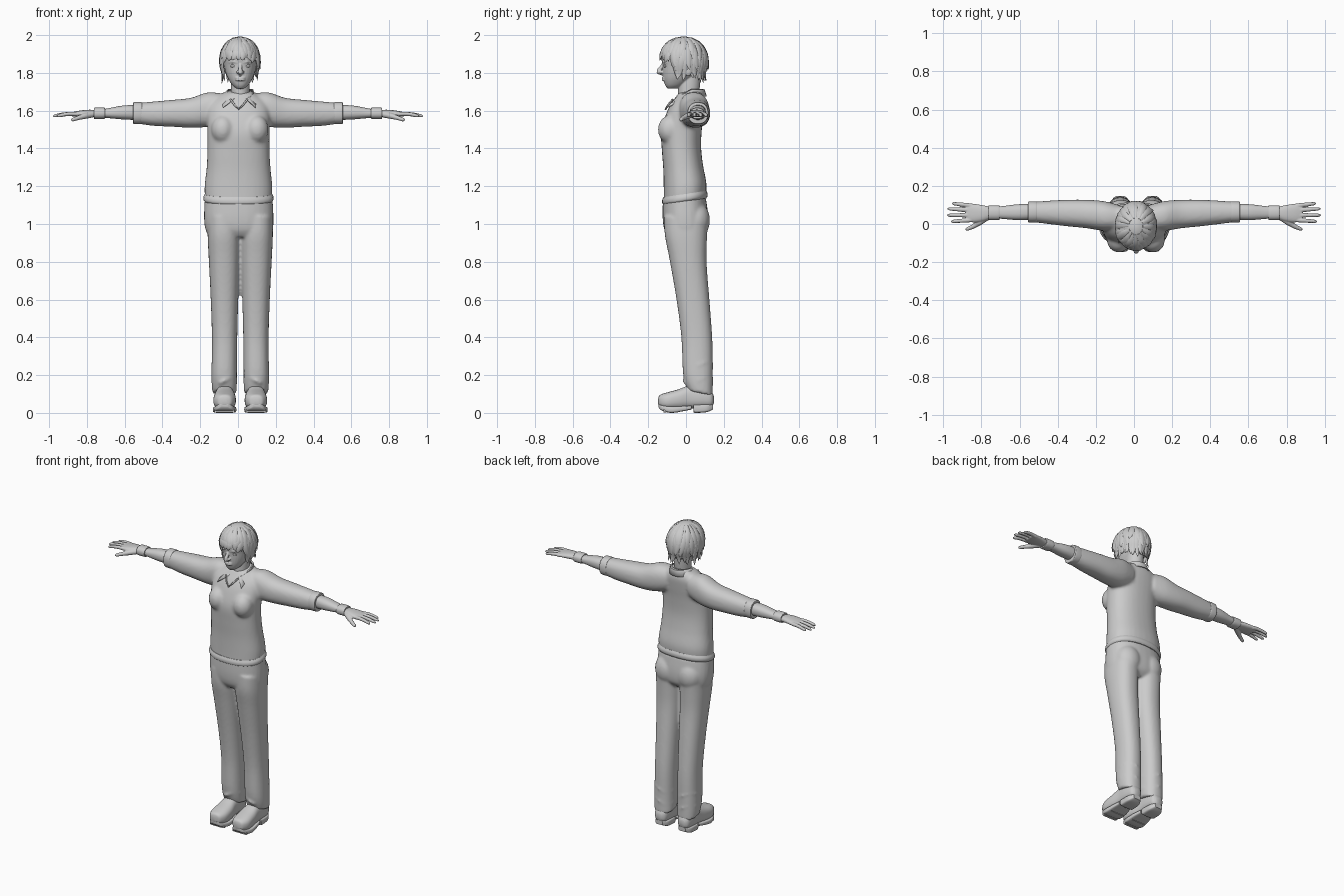
import bpy, bmesh, math, random
from mathutils import Vector, Matrix

random.seed(4)
cube = bpy.data.objects.get("Cube")
if cube:
    bpy.data.objects.remove(cube, do_unlink=True)

grey = bpy.data.materials.new("plain grey")
grey.use_nodes = True
grey.diffuse_color = (0.6, 0.6, 0.6, 1)
grey.node_tree.nodes["Principled BSDF"].inputs["Base Color"].default_value = (0.6, 0.6, 0.6, 1)

MID = 0.012          # the head and legs stand slightly off centre
SIDES = ((1, "left"), (-1, "right"))


def skin(bm, rings):
    """Join closed rings of points into a capped tube."""
    vs = [[bm.verts.new(p) for p in ring] for ring in rings]
    n = len(vs[0])
    faces = [bm.faces.new((a[i], a[(i + 1) % n], b[(i + 1) % n], b[i]))
             for a, b in zip(vs, vs[1:]) for i in range(n)]
    faces += [bm.faces.new(vs[0]), bm.faces.new(vs[-1])]
    bmesh.ops.recalc_face_normals(bm, faces=faces)


def spline(pts, k=5):
    """Smooth the rows of numbers with a Catmull-Rom curve."""
    out = []
    for i in range(len(pts) - 1):
        quad = [pts[max(i - 1, 0)], pts[i], pts[i + 1], pts[min(i + 2, len(pts) - 1)]]
        for j in range(k):
            t = j / k
            out.append([b + 0.5 * t * (c - a + t * (2*a - 5*b + 4*c - d + t * (3*(b - c) + d - a)))
                        for a, b, c, d in zip(*quad)])
    return out + [list(pts[-1])]


def loft(bm, axis, stations, power=2.3, tilt=0, side=1, shift=0, n=32):
    """Stations are (position, low, high, low, high) along an axis."""
    rings = []
    for t, a0, a1, b0, b1 in spline(stations):
        ring = []
        for i in range(n):
            ang = math.tau * i / n
            c, s = math.cos(ang), math.sin(ang)
            a = (a0 + a1) / 2 + (a1 - a0) / 2 * math.copysign(abs(c) ** (2 / power), c)
            b = (b0 + b1) / 2 + (b1 - b0) / 2 * math.copysign(abs(s) ** (2 / power), s)
            p = {"x": (t, a, b), "y": (a, t, b), "z": (a, b, t + tilt * b)}[axis]
            ring.append((side * p[0] + shift, p[1], p[2]))
        rings.append(ring)
    skin(bm, rings)


def ball(bm, center, size):
    m = Matrix.Translation(center) @ Matrix.Diagonal((*size, 1))
    bmesh.ops.create_uvsphere(bm, u_segments=24, v_segments=16, radius=1, matrix=m)


def tube(bm, pts, radii, flat=1, out=None, n=10):
    """Tapered tube through points, flattened along the direction out."""
    pts = [Vector(p) for p in pts]
    rings = []
    for i, p in enumerate(pts):
        d = (pts[min(i + 1, len(pts) - 1)] - pts[max(i - 1, 0)]).normalized()
        u = d.cross(out or Vector((0.1, 0, 1))).normalized()
        v = d.cross(u)
        rings.append([p + radii[i] * (u * math.cos(math.tau * j / n) + flat * v * math.sin(math.tau * j / n))
                      for j in range(n)])
    skin(bm, rings)


def finish(bm, name, voxel=0, smooth=0, angle=40):
    mesh = bpy.data.meshes.new(name)
    bm.to_mesh(mesh)
    bm.free()
    mesh.materials.append(grey)
    ob = bpy.data.objects.new(name, mesh)
    bpy.context.collection.objects.link(ob)
    bpy.ops.object.select_all(action="DESELECT")
    ob.select_set(True)
    bpy.context.view_layer.objects.active = ob
    bpy.ops.object.shade_smooth_by_angle(angle=math.radians(angle))
    if voxel:
        r = ob.modifiers.new("fuse", "REMESH")
        r.mode, r.voxel_size, r.use_smooth_shade = "VOXEL", voxel, True
        s = ob.modifiers.new("soften", "SMOOTH")
        s.factor, s.iterations = 0.5, smooth
    return ob


# Sweater: torso, bust and sleeves fused into one soft form
bm = bmesh.new()
loft(bm, "z", [(1.13, -.175, .18, -.118, .105), (1.2, -.177, .182, -.118, .108), (1.3, -.166, .172, -.12, .09),
               (1.4, -.162, .167, -.127, .08), (1.5, -.162, .167, -.132, .085), (1.58, -.165, .17, -.112, .095),
               (1.64, -.15, .155, -.085, .1), (1.68, -.1, .11, -.055, .09), (1.7, -.055, .07, -.04, .075)], tilt=.15)
for s, label in SIDES:
    ball(bm, (.01 + s * .09, -.085, 1.5), (.062, .064, .075))
    loft(bm, "x", [(.08, -.03, .1, 1.54, 1.69), (.16, -.035, .12, 1.515, 1.697), (.25, -.022, .127, 1.51, 1.668),
                   (.35, -.012, .127, 1.515, 1.657), (.45, 0, .122, 1.52, 1.648), (.545, .012, .114, 1.533, 1.64)],
         side=s)
finish(bm, "sweater", .009, 8)

bm = bmesh.new()
loft(bm, "z", [(1.12, -.176, .181, -.12, .108), (1.13, -.183, .188, -.126, .114), (1.145, -.183, .188, -.126, .114),
               (1.16, -.176, .181, -.12, .108)], tilt=.15)
finish(bm, "sweater_hem")

# Trousers: hips, seat and legs fused
bm = bmesh.new()
loft(bm, "z", [(.93, -.15, .165, -.09, .08), (.97, -.172, .185, -.115, .112), (1.04, -.18, .188, -.124, .118),
               (1.14, -.175, .182, -.122, .105)])
for s, label in SIDES:
    ball(bm, (MID + s * .08, .05, 1.02), (.085, .077, .1))
    loft(bm, "z", [(.12, .02, .147, .01, .142), (.2, .018, .152, -.015, .142), (.4, .016, .15, -.025, .14),
                   (.6, .011, .156, -.052, .126), (.8, .004, .166, -.088, .11), (.92, 0, .172, -.112, .11),
                   (1.02, 0, .172, -.115, .115)], tilt=-.2, side=s, shift=MID)
    # Rumpled folds above the shoes
    for z in (.17, .25):
        tube(bm, [(MID + s * (.085 + .062 * math.cos(a)), .064 + .074 * math.sin(a), z + .02 * math.sin(2 * a))
                  for a in (i * math.tau / 16 for i in range(14))], [.009] * 14)
finish(bm, "trousers", .008, 6)

# Clog shoes with a split sole
for s, label in SIDES:
    bm = bmesh.new()
    loft(bm, "y", [(-.147, .07, .1, .045, .075), (-.138, .045, .122, .03, .095), (-.1, .026, .141, .018, .108),
                   (-.04, .024, .14, .018, .125), (.02, .034, .132, .022, .145), (.08, .036, .132, .025, .14),
                   (.13, .044, .124, .03, .12), (.147, .065, .105, .05, .09)], 2.5, side=s, shift=MID)
    finish(bm, label + "_shoe")
    bm = bmesh.new()
    loft(bm, "y", [(-.146, .065, .105, .03, .05), (-.13, .04, .128, .014, .042), (-.08, .022, .145, 0, .034),
                   (-.02, .024, .14, .008, .036), (.03, .036, .13, .018, .04)], 5, side=s, shift=MID)
    loft(bm, "y", [(.04, .038, .13, .005, .045), (.05, .036, .132, 0, .045), (.11, .038, .13, .004, .045),
                   (.144, .058, .11, .018, .045)], 5, side=s, shift=MID)
    for y in (-.11, -.08, -.05):
        loft(bm, "y", [(y - .008, .03, .136, .001, .02), (y + .008, .03, .136, .001, .02)], 6, side=s, shift=MID)
    finish(bm, label + "_sole")

# Forearms, hands, cuffs and wrist bands
for s, label in SIDES:
    bm = bmesh.new()
    loft(bm, "x", [(.5, .025, .105, 1.55, 1.63), (.6, .02, .104, 1.553, 1.628), (.68, .026, .095, 1.56, 1.614),
                   (.74, .03, .09, 1.565, 1.604), (.79, .015, .098, 1.567, 1.605), (.84, .008, .106, 1.567, 1.6),
                   (.88, .016, .104, 1.57, 1.592)], side=s)
    for y0, y1, reach in ((.096, .108, .955), (.072, .08, .978), (.046, .046, .98), (.021, .013, .96)):
        tube(bm, [(s * (.85 + (reach - .85) * t), y0 + (y1 - y0) * t, 1.582 + .012 * t - .024 * t * t)
                  for t in (0, .3, .6, .9, 1)], [.012, .0115, .0105, .009, .004])
    tube(bm, [(s * .77, .035, 1.58), (s * .81, .008, 1.572), (s * .845, -.014, 1.562), (s * .875, -.027, 1.552),
              (s * .883, -.03, 1.549)], [.017, .016, .012, .01, .004])
    finish(bm, label + "_hand", .0035, 4)
    for part, x0, x1, box in (("cuff", .508, .555, (.008, .118, 1.529, 1.645)),
                              ("wrist_band", .705, .762, (.021, .097, 1.556, 1.616))):
        bm = bmesh.new()
        y0, y1, z0, z1 = box
        g = .005
        inner = (y0 + g, y1 - g, z0 + g, z1 - g)
        loft(bm, "x", [(x0, *inner), (x0 + g, *box), (x1 - g, *box), (x1, *inner)], side=s)
        finish(bm, label + "_" + part)

# Head: skull, jaw, neck, nose, ears and lips fused
bm = bmesh.new()
face = [(1.718, .022, -.098, -.04), (1.735, .042, -.11, -.01), (1.765, .062, -.119, .03), (1.8, .077, -.123, .07),
        (1.84, .086, -.125, .095), (1.88, .09, -.13, .102), (1.93, .082, -.122, .095), (1.965, .06, -.09, .07),
        (1.985, .025, -.05, .03)]
loft(bm, "z", [(z, -w, w, y0, y1) for z, w, y0, y1 in face], 2.2, shift=MID)
loft(bm, "z", [(1.6, -.056, .056, -.045, .08), (1.68, -.05, .05, -.042, .07), (1.74, -.05, .05, -.04, .075),
               (1.8, -.05, .05, -.03, .08)], 2, shift=MID)
tube(bm, [(MID, -.118, 1.85), (MID, -.13, 1.83), (MID, -.144, 1.812), (MID, -.148, 1.806), (MID, -.12, 1.792)],
     [.008, .01, .012, .013, .008], out=Vector((1, 0, 0)))
for s, label in SIDES:
    ball(bm, (MID + s * .012, -.13, 1.804), (.01, .012, .008))
    ball(bm, (MID + s * .088, .01, 1.815), (.01, .022, .033))
    tube(bm, [(MID + s * x, y, z) for x, y, z in ((.012, -.122, 1.853), (.035, -.119, 1.86), (.06, -.1, 1.855))],
         [.005, .007, .004])
for z, r in ((1.774, .007), (1.763, .008)):
    tube(bm, [(MID + x, -.122 + 9 * x * x, z) for x in (-.026, -.013, 0, .013, .026)],
         [.003, r * .9, r, r * .9, .003], out=Vector((0, 0, 1)), flat=.75)
finish(bm, "head", .0035, 4)

# Eyes with upper lids
bm = bmesh.new()
for s, label in SIDES:
    ball(bm, (MID + s * .036, -.108, 1.836), (.017, .012, .008))
    tube(bm, [(MID + s * (.036 + x), -.119 + .25 * (x + .018), 1.845 - 18 * x * x)
              for x in (-.018, -.009, 0, .009, .018)], [.001, .003, .003, .003, .001])
finish(bm, "eyes")

# Hair: a cap cut along the hairline, covered in tapered locks
HC, HR = Vector((MID - .002, -.012, 1.865)), Vector((.103, .125, .128))
bm = bmesh.new()
ball(bm, HC, HR)
bmesh.ops.bisect_plane(bm, geom=bm.verts[:] + bm.edges[:] + bm.faces[:], plane_co=(0, 0, 1.825),
                       plane_no=(0, .6, 1), clear_inner=True)
cap = finish(bm, "hair_cap")
thick = cap.modifiers.new("thickness", "SOLIDIFY")
thick.thickness = .012

bm = bmesh.new()
for row, (count, top) in enumerate(((30, 1.93), (24, 1.965), (16, 1.985))):
    for i in range(count):
        ang = math.tau * (i + random.uniform(-.3, .3)) / count
        front = max(0, min(1, (math.cos(ang) - .3) * 2.2))
        end = 1.752 + .12 * front + .045 * row * (1 - front) + random.uniform(-.008, .022)
        swirl = random.uniform(-.25, .25)
        flick = random.uniform(.0, .14) if front < .5 else .02
        path = []
        for j in range(8):
            t = j / 7
            z = top + (end - top) * t
            h = (z - HC.z) / HR.z
            r = max(math.sqrt(max(0, 1 - h * h)), .86 if h < 0 else 0) + flick * t ** 4
            a = ang + swirl * t * t
            path.append((HC.x + HR.x * r * math.sin(a), HC.y - HR.y * r * math.cos(a), z))
        tube(bm, path, [w * .021 for w in (.3, .7, .9, 1, .95, .8, .5, .06)], .35,
             Vector((math.sin(ang), -math.cos(ang), .3)), 8)
finish(bm, "hair_locks", angle=60)

# Shirt collar: a turned-down band with two front points
bm = bmesh.new()
rows = []
for i in range(25):
    a = math.radians(25 + 310 * i / 24)
    f = max(0, (abs(i - 12) - 6) / 6)
    sx, cy = math.sin(a), -math.cos(a)
    x = MID + sx * (.064 + .006 * f)
    hem_x = MID - .006 + sx * .085 + math.copysign(.05, sx) * f ** 2
    rows.append([bm.verts.new(p) for p in ((x, .015 + cy * .07, 1.712 - .05 * f),
                                           (x * 1.06, .015 + cy * .082, 1.71 - .05 * f),
                                           (hem_x, .015 + cy * (.092 + .035 * f), 1.675 - .058 * f))])
for a, b in zip(rows, rows[1:]):
    for k in range(2):
        bm.faces.new((a[k], b[k], b[k + 1], a[k + 1]))
bmesh.ops.recalc_face_normals(bm, faces=bm.faces)
collar = finish(bm, "collar")
thick = collar.modifiers.new("thickness", "SOLIDIFY")
thick.thickness, thick.offset = .006, 0

# V neckline edge
bm = bmesh.new()
tube(bm, [(-.04, -.07, 1.66), (-.018, -.095, 1.63), (.004, -.108, 1.608), (.026, -.095, 1.63), (.05, -.07, 1.66)],
     [.005] * 5)
finish(bm, "neckline")
